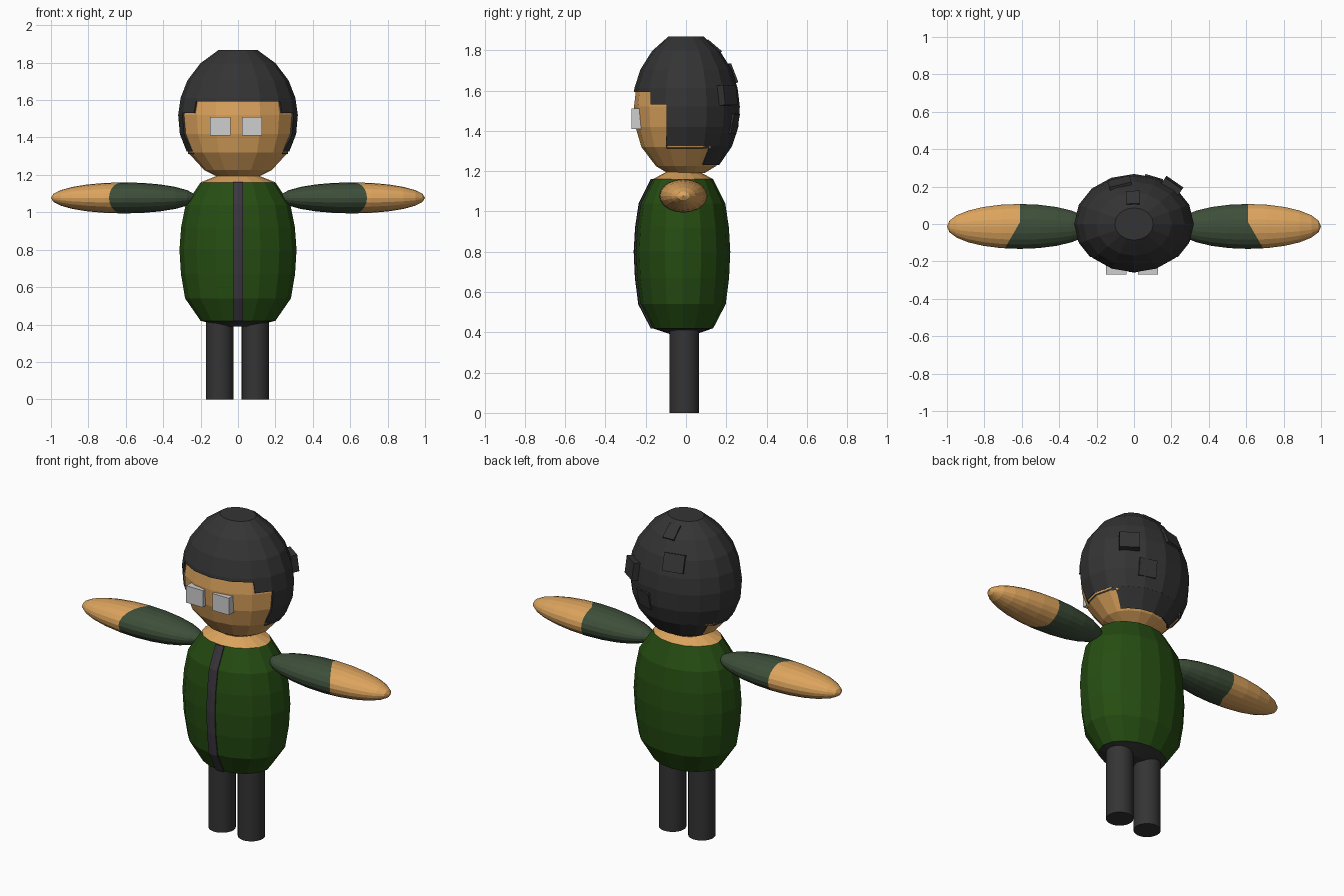
import bpy, bmesh, math
from mathutils import Matrix, Vector

if "Cube" in bpy.data.objects:
    bpy.data.objects.remove(bpy.data.objects["Cube"])


def material(name, rgb):
    m = bpy.data.materials.new(name)
    m.diffuse_color = (*rgb, 1)
    m.use_nodes = True
    m.node_tree.nodes["Principled BSDF"].inputs["Base Color"].default_value = m.diffuse_color
    return m


SKIN = material("skin", (0.72, 0.37, 0.11))
HAIR = material("charcoal", (0.034, 0.034, 0.035))
GREEN = material("jacket green", (0.019, 0.074, 0.006))
SLEEVE = material("sleeve green", (0.048, 0.078, 0.042))
STRIPE = material("zip grey", (0.042, 0.037, 0.046))
LENS = material("pale grey", (0.62, 0.62, 0.63))


def finish(bm, name, mats):
    bmesh.ops.recalc_face_normals(bm, faces=bm.faces[:])
    mesh = bpy.data.meshes.new(name)
    bm.to_mesh(mesh)
    bm.free()
    for m in mats:
        mesh.materials.append(m)
    ob = bpy.data.objects.new(name, mesh)
    bpy.context.collection.objects.link(ob)
    return ob


def lathe(profile, depth, y0, n=16):
    """Closed oval solid from (z, half width) rings, with depth / width ratio."""
    bm = bmesh.new()
    rings = []
    for z, r in profile:
        rings.append([bm.verts.new((r * math.sin(2 * math.pi * i / n),
                                    y0 - depth * r * math.cos(2 * math.pi * i / n), z))
                      for i in range(n)])
    for a, b in zip(rings, rings[1:]):
        for i in range(n):
            j = (i + 1) % n
            bm.faces.new((a[i], a[j], b[j], b[i]))
    bm.faces.new(rings[0][::-1])
    bm.faces.new(rings[-1])
    return bm


def cut(bm, co, no):
    bmesh.ops.bisect_plane(bm, geom=bm.verts[:] + bm.edges[:] + bm.faces[:],
                           plane_co=co, plane_no=no)


# Jacket body with bare neck above and dark hips below
BODY = [(0.39, 0.08), (0.42, 0.2), (0.54, 0.283), (0.67, 0.305), (0.8, 0.313),
        (0.92, 0.304), (1.04, 0.28), (1.16, 0.2), (1.2, 0.1)]
bm = lathe(BODY, 0.75, -0.015)
for f in bm.faces:
    z = f.calc_center_median().z
    f.material_index = 1 if z > 1.16 else 2 if z < 0.42 else 0
finish(bm, "jacket_body", [GREEN, SKIN, HAIR])

# Thin zip strip following the jacket front
bm = bmesh.new()
rows = []
for z, r in BODY[1:-1]:
    y = -0.015 - 0.75 * r - 0.006
    rows.append([bm.verts.new((x, y + abs(x) * 0.15, z)) for x in (-0.027, 0, 0.027)])
for a, b in zip(rows, rows[1:]):
    for i in range(2):
        bm.faces.new((a[i], a[i + 1], b[i + 1], b[i]))
strip = finish(bm, "zip_strip", [STRIPE])
sol = strip.modifiers.new("thickness", "SOLIDIFY")
sol.thickness = 0.008
sol.offset = 0

# Head
HEAD = [(1.19, 0.11), (1.225, 0.18), (1.32, 0.267), (1.42, 0.302), (1.52, 0.311),
        (1.61, 0.298), (1.70, 0.263), (1.79, 0.195), (1.86, 0.1)]
finish(lathe(HEAD, 0.83, 0.0), "head", [SKIN])

# Hair shell: head surface cut along the hairline, then thickened
bm = lathe(HEAD, 0.83, 0.0)
for z in (1.235, 1.32, 1.53, 1.592):
    cut(bm, (0, 0, z), (0, 0, 1))
for y in (-0.17, -0.095):
    cut(bm, (0, y, 0), (0, 1, 0))
cut(bm, (0, 0.115, 1.32), (0, 1, -0.4))


def is_hair(c):
    if c.z > 1.592:
        return True
    if c.z > 1.53:
        return c.y > -0.17
    if c.z > 1.32:
        return c.y > -0.095
    return c.z > 1.235 and c.y > 0.115 + 0.4 * (c.z - 1.32)


bmesh.ops.delete(bm, geom=[f for f in bm.faces if not is_hair(f.calc_center_median())],
                 context="FACES")
hair = finish(bm, "hair", [HAIR])
sol = hair.modifiers.new("thickness", "SOLIDIFY")
sol.thickness = 0.018
sol.offset = 0


def box(name, centre, size, mat, rot=Matrix()):
    bm = bmesh.new()
    bmesh.ops.create_cube(bm, size=1, matrix=Matrix.Translation(centre) @ rot
                          @ Matrix.Diagonal((*size, 1)))
    return finish(bm, name, [mat])


# Raised tufts on the back of the hair: azimuth, height angle, width, height, lift
for i, (az, el, w, h, lift) in enumerate([(50, 9, 0.11, 0.1, 0.022), (106, 28, 0.12, 0.1, 0.0),
                                          (92, 58, 0.07, 0.09, 0.0), (70, -14, 0.1, 0.1, 0.0)]):
    a, e = math.radians(az), math.radians(el)
    pos = Vector((0.311 * math.cos(a) * math.cos(e), 0.258 * math.sin(a) * math.cos(e),
                  0.35 * math.sin(e)))
    nrm = Vector((pos.x / 0.311 ** 2, pos.y / 0.258 ** 2, pos.z / 0.35 ** 2)).normalized()
    rot = nrm.to_track_quat("Y", "Z").to_matrix().to_4x4()
    box(f"hair_tuft_{i + 1}", pos + Vector((0, 0, 1.52)) + nrm * (lift - 0.01),
        (w, 0.04, h), HAIR, rot)

# Square eyes
for side, x in (("left", 0.075), ("right", -0.095)):
    box("eye_" + side, (x, -0.24, 1.46), (0.108, 0.06, 0.1), LENS)

# Arms: long ovals split into sleeve and bare forearm
for side, s in (("left", 1), ("right", -1)):
    bm = bmesh.new()
    bmesh.ops.create_uvsphere(bm, u_segments=20, v_segments=12, radius=1)
    bmesh.ops.transform(bm, verts=bm.verts[:],
                        matrix=Matrix.Translation((s * 0.61, -0.013, 1.077))
                        @ Matrix.Diagonal((0.39, 0.12, 0.083, 1))
                        @ Matrix.Rotation(math.pi / 2, 4, "Y"))
    cut(bm, (s * 0.61, 0, 0), (1, 0, 0))
    cut(bm, (s * 0.61, 0.01, 0), (s, 0.57, 0))
    for f in bm.faces:
        c = f.calc_center_median()
        bare = c.x * s > 0.61 and (c.x * s - 0.61) + 0.57 * (c.y - 0.01) > 0
        f.material_index = int(bare)
    finish(bm, "arm_" + side, [SLEEVE, SKIN])

# Legs
for side, x in (("left", 0.093), ("right", -0.098)):
    bm = bmesh.new()
    bmesh.ops.create_cone(bm, cap_ends=True, segments=32, radius1=0.073, radius2=0.073,
                          depth=0.5, matrix=Matrix.Translation((x, -0.008, 0.25)))
    leg = finish(bm, "leg_" + side, [HAIR])
    bpy.ops.object.select_all(action="DESELECT")
    leg.select_set(True)
    bpy.context.view_layer.objects.active = leg
    bpy.ops.object.shade_smooth_by_angle()
